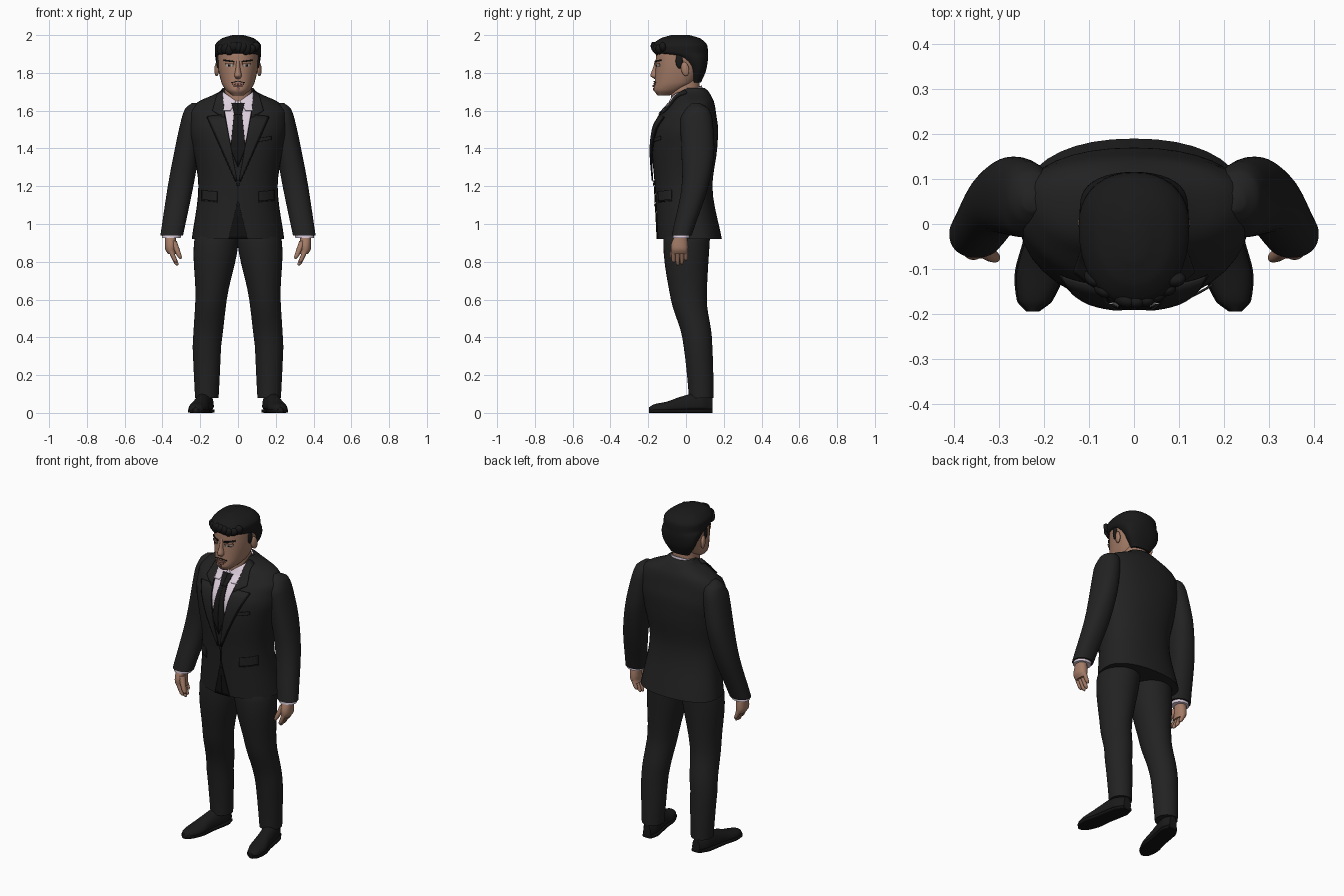
import bpy, bmesh, math, random
from mathutils import Matrix, Vector, Euler

random.seed(4)
cube = bpy.data.objects.get("Cube")
if cube:
    bpy.data.objects.remove(cube, do_unlink=True)
made = []


def material(name, *rgb):
    """A flat colour; a single value gives a grey."""
    colour = (*(rgb * 3)[:3], 1)
    mat = bpy.data.materials.new(name)
    mat.use_nodes = True
    mat.diffuse_color = colour
    shader = mat.node_tree.nodes["Principled BSDF"]
    shader.inputs["Base Color"].default_value = colour
    shader.inputs["Roughness"].default_value = .8
    return mat


SUIT = material("charcoal cloth", .016)
SEAM = material("black seam", .006)
TIE = material("black tie", .009)
SHIRT = material("pale lilac shirt", .72, .62, .72)
SKIN = material("skin", .37, .2, .135)
LIP = material("lip", .25, .11, .09)
HAIR = material("black hair", .01)
EYE = material("eye white", .4)


def finish(name, bm, mat, mirror, thick=0):
    bmesh.ops.remove_doubles(bm, verts=bm.verts, dist=.00001)
    bmesh.ops.recalc_face_normals(bm, faces=bm.faces)
    mesh = bpy.data.meshes.new(name)
    bm.to_mesh(mesh)
    bm.free()
    mesh.materials.append(mat)
    ob = bpy.data.objects.new(name, mesh)
    bpy.context.collection.objects.link(ob)
    if thick:
        solid = ob.modifiers.new("Thickness", 'SOLIDIFY')
        solid.thickness, solid.offset = thick, 0
    if mirror:
        ob.modifiers.new("Mirror", 'MIRROR').use_mirror_merge = False
    made.append(ob)


def section_at(sections, t):
    """Monotone blend of sections (position, half width, low, high)."""
    last = len(sections) - 1
    index = 0
    while index < last - 1 and t > sections[index + 1][0]:
        index += 1
    start, end = sections[index], sections[index + 1]
    span = end[0] - start[0]
    u = (t - start[0]) / span

    def rise(i, k):
        return (sections[i + 1][k] - sections[i][k]) / (sections[i + 1][0] - sections[i][0])

    def slope(i, k):
        before, after = rise(max(i - 1, 0), k), rise(min(i, last - 1), k)
        return 0 if before * after <= 0 else 2 * before * after / (before + after)

    def blend(k):
        ease = u * u * (3 - 2 * u)
        bend = slope(index, k) * (1 - u) - slope(index + 1, k) * u
        return start[k] + (end[k] - start[k]) * ease + span * u * (1 - u) * bend

    return blend(1), blend(2), blend(3)


def signed_power(value, power):
    return math.copysign(abs(value) ** (2 / power), value)


def middle(t):
    return 0


def loft(name, sections, mat, line=middle, axis='z', widest=.5, power=2.2,
         tilt=0, mirror=False, sides=36, steps=5):
    """Skin rounded sections stacked along an axis, with centres on a line."""
    stations = [a[0] + (b[0] - a[0]) * step / steps
                for a, b in zip(sections, sections[1:]) for step in range(steps)]
    stations.append(sections[-1][0])
    bm = bmesh.new()
    rings = []
    for t in stations:
        half, low, high = section_at(sections, t)
        centre = low + (high - low) * widest
        ring = []
        for side in range(sides):
            angle = math.tau * side / sides
            u = line(t) + half * signed_power(math.cos(angle), power)
            reach = high - centre if math.sin(angle) > 0 else centre - low
            v = centre + reach * signed_power(math.sin(angle), power)
            ring.append(bm.verts.new((u, v, t + tilt * v) if axis == 'z' else (u, t, v)))
        rings.append(ring)
    for lower, upper in zip(rings, rings[1:]):
        for side in range(sides):
            follow = (side + 1) % sides
            bm.faces.new((lower[side], lower[follow], upper[follow], upper[side]))
    bm.faces.new(rings[0])
    bm.faces.new(rings[-1])
    finish(name, bm, mat, mirror)


def front(sections, x, z):
    """Depth of the front surface of a body or head loft."""
    half, low, high = section_at(sections, z)
    reach = (high - low) * .6
    return low + reach - reach * max(0, 1 - abs(x / half) ** 2.2) ** (1 / 2.2)


def patch(name, sections, corners, mat, layer=1, mirror=True, cuts=10):
    """Thin plate between four (x, z) corners, wrapped on the front of a loft."""
    a, b, c, d = [Vector(corner) for corner in corners]
    bm = bmesh.new()
    rows = []
    for i in range(cuts + 1):
        row = []
        for j in range(cuts + 1):
            x, z = a.lerp(b, i / cuts).lerp(d.lerp(c, i / cuts), j / cuts)
            row.append(bm.verts.new((x, front(sections, x, z) - layer * .003, z)))
        rows.append(row)
    for row, below in zip(rows, rows[1:]):
        for j in range(cuts):
            bm.faces.new((row[j], below[j], below[j + 1], row[j + 1]))
    finish(name, bm, mat, mirror, thick=.005)


def strip(name, sections, x, z, width, height, mat, layer=1, mirror=True, slant=0):
    """Patch given by its centre and size, rising outward by the slant."""
    w, h = width / 2, height / 2
    corners = [(x - w, z + h - slant), (x + w, z + h + slant),
               (x + w, z - h + slant), (x - w, z - h - slant)]
    patch(name, sections, corners, mat, layer, mirror)


def ball(name, place, size, mat, turn=(0, 0, 0), mirror=False):
    bm = bmesh.new()
    matrix = Matrix.LocRotScale(Vector(place), Euler(turn), Vector(size))
    bmesh.ops.create_uvsphere(bm, u_segments=16, v_segments=10, radius=1, matrix=matrix)
    finish(name, bm, mat, mirror)


# Jacket body
body = [(.92, .245, -.15, .19), (1.2, .21, -.165, .14), (1.4, .24, -.18, .165),
        (1.5, .26, -.17, .17), (1.58, .26, -.13, .16), (1.64, .22, -.08, .15),
        (1.7, .1, -.05, .12), (1.72, .08, -.03, .1)]
loft("jacket_body", body, SUIT, widest=.6)


# Sleeves and shirt cuffs hang on one sloping line
def arm_line(z):
    return .52 - .18 * z


sleeve = [(.94, .06, -.075, .03), (1.25, .068, -.02, .13), (1.4, .066, -.025, .15),
          (1.55, .06, -.03, .14), (1.61, .05, 0, .12), (1.64, .02, .03, .07)]
loft("sleeve", sleeve, SUIT, arm_line, mirror=True)
loft("shirt_cuff", [(.925, .05, -.07, .02), (.96, .05, -.07, .02)], SHIRT, arm_line, mirror=True)

# Shirt front, tie, collars and lapels
patch("shirt_front", body, [(0, 1.68), (.085, 1.68), (.04, 1.43), (0, 1.42)], SHIRT)
patch("tie_blade", body, [(0, 1.6), (.02, 1.6), (.04, 1.4), (0, 1.3)], TIE, layer=3)
patch("tie_knot", body, [(0, 1.64), (.034, 1.64), (.02, 1.58), (0, 1.58)], TIE, layer=5)
patch("shirt_collar_wing", body, [(.01, 1.65), (.08, 1.7), (.08, 1.6), (.04, 1.6)], SHIRT, layer=4)
lapel = [(.07, 1.58), (.16, 1.57), (.01, 1.23), (.004, 1.23)]
patch("lapel", body, lapel, SUIT, layer=4)
patch("lapel_edge", body, [(x + .005, z - .005) for x, z in lapel], SEAM, layer=3)
patch("jacket_collar", body, [(.08, 1.71), (.11, 1.69), (.135, 1.6), (.07, 1.56)], SUIT, layer=4)
loft("shirt_collar", [(1.62, .09, -.085, .095), (1.7, .075, -.075, .085)], SHIRT, tilt=.4)

# Pockets, front opening and buttons
strip("pocket_flap", body, .15, 1.15, .08, .05, SUIT, layer=2, slant=.004)
strip("pocket_seam", body, .15, 1.12, .08, .006, SEAM, slant=.004)
strip("breast_pocket", body, .14, 1.45, .07, .02, SUIT, layer=2, mirror=False, slant=.006)
strip("front_edge", body, 0, 1.17, .006, .12, SEAM, mirror=False)
patch("front_opening", body, [(0, 1.12), (.003, 1.12), (.05, .921), (0, .921)], SEAM)
for z in (1.1, 1.21):
    ball("jacket_button", (0, front(body, 0, z) - .004, z), (.009, .005, .009), SEAM)


# Trousers
def leg_line(z):
    return .165 - .09 * max(0, z - .35)


leg = [(.08, .062, .015, .145), (.15, .066, .01, .145), (.4, .077, -.02, .137),
       (.6, .083, -.08, .11), (.9, .118, -.12, .125), (.98, .1, -.11, .13)]
loft("trouser_leg", leg, SUIT, leg_line, power=2, mirror=True)


# Shoes, turned slightly outward
def shoe_line(y):
    return .19 - .18 * y


upper = [(-.195, .01, .01, .03), (-.17, .036, .01, .045), (-.1, .052, .01, .06),
         (-.03, .046, .01, .085), (.08, .047, .01, .11), (.14, .025, .01, .08)]
sole = [(y, half + .004, 0, .02) for y, half, low, high in upper]
loft("shoe_upper", upper, HAIR, shoe_line, axis='y', widest=.25, mirror=True)
loft("shoe_sole", sole, SEAM, shoe_line, axis='y', power=5, mirror=True)


# Hands: palm, curled fingers and thumb
def finger_line(z):
    return .357 - .45 * max(0, .86 - z)


def thumb_line(z):
    return .31 + .4 * (z - .83)


palm = [(.84, .022, -.076, .01), (.88, .03, -.08, .012), (.94, .03, -.06, .005)]
loft("palm", palm, SKIN, finger_line, mirror=True)
for knuckle, tip in enumerate((.795, .78, .785, .805)):
    y = -.066 + .022 * knuckle
    finger = [(tip, .004, y - .004, y + .004), (tip + .01, .011, y - .01, y + .01),
              (.86, .014, y - .012, y + .012)]
    loft("finger", finger, SKIN, finger_line, mirror=True, sides=12)
thumb = [(.815, .005, -.08, -.07), (.83, .012, -.086, -.062), (.91, .018, -.07, -.034)]
loft("thumb", thumb, SKIN, thumb_line, mirror=True, sides=12)

# Head, neck, ears and nose
head = [(1.68, .03, -.15, -.09), (1.71, .065, -.17, -.01), (1.75, .088, -.166, .05),
        (1.85, .108, -.16, .095), (1.9, .11, -.158, .1), (1.98, .05, -.09, .04)]
loft("head", head, SKIN, widest=.6)
loft("neck", [(1.6, .075, -.08, .08), (1.78, .07, -.08, .07)], SKIN)
ball("ear", (.112, -.005, 1.82), (.012, .022, .038), SKIN, (.2, 0, -.3), mirror=True)
nose = [(1.768, .012, -.168, -.13), (1.785, .02, -.188, -.13), (1.82, .013, -.177, -.13),
        (1.87, .01, -.16, -.13)]
loft("nose", nose, SKIN, sides=20)

# Eyes, brows, mouth and beard
strip("eye", head, .045, 1.84, .036, .012, EYE)
strip("iris", head, .045, 1.84, .011, .012, HAIR, layer=2)
strip("eyelid", head, .045, 1.848, .044, .008, SKIN, layer=3)
strip("eyebrow", head, .046, 1.863, .056, .008, HAIR, layer=2, slant=.004)
strip("upper_lip", head, .015, 1.741, .03, .007, LIP, slant=-.002)
strip("lower_lip", head, .012, 1.73, .024, .01, LIP, layer=2, slant=.001)
strip("moustache", head, .019, 1.752, .036, .004, HAIR, slant=-.004)
strip("chin_tuft", head, 0, 1.713, .014, .012, LIP, mirror=False)

# Hair cap, sideburns and swept locks
hair = [(1.75, .06, .02, .08), (1.82, .103, 0, .108), (1.88, .12, -.07, .116),
        (1.91, .122, -.17, .116), (1.94, .123, -.18, .114), (1.98, .09, -.14, .08),
        (2, .03, -.08, .02)]
loft("hair_cap", hair, HAIR, widest=.6)
ball("sideburn", (.104, -.035, 1.865), (.011, .02, .042), HAIR, mirror=True)
for lock in range(9):
    x = (lock - 4) * .022
    z = 1.93 + random.uniform(-.01, .01)
    ball("fringe_lock", (x, front(hair, x, z) + .012, z), (.024, .018, .03), HAIR,
         (.3, random.uniform(.3, .9), x * 4))

# Smooth shading with crisp edges
bpy.ops.object.select_all(action='DESELECT')
for ob in made:
    ob.select_set(True)
bpy.context.view_layer.objects.active = made[0]
bpy.ops.object.shade_smooth_by_angle(angle=math.radians(45))
